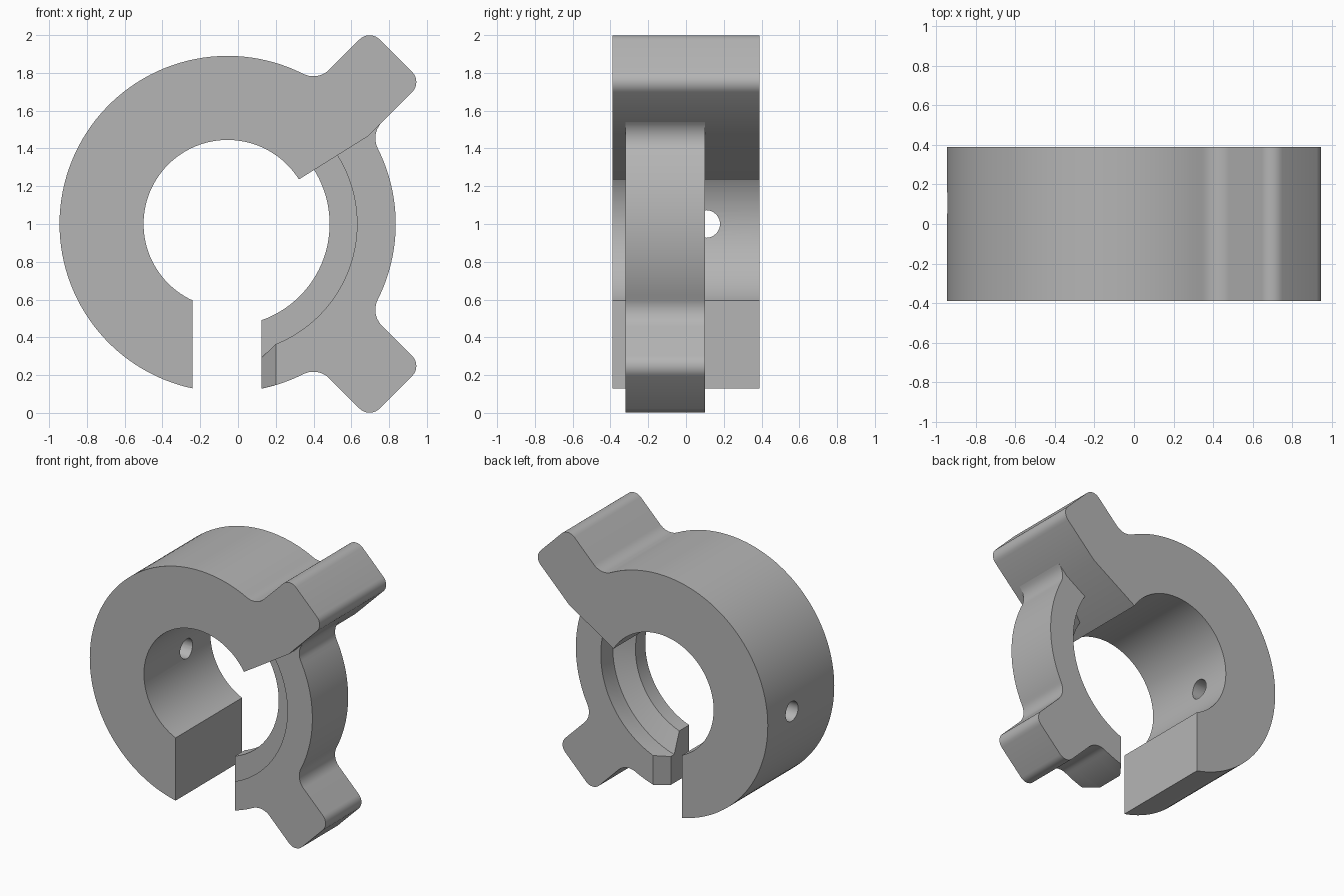
import bpy, bmesh
from math import sin, cos, acos, asin, radians, degrees, sqrt, pi

cube = bpy.data.objects.get("Cube")
if cube:
    bpy.data.objects.remove(cube, do_unlink=True)

CX, CZ = -0.055, 1.0                 # ring centre
OUTER, BORE = 0.89, 0.445            # ring radii
TAB_HALF, TAB_END, CORNER, FILLET = 0.197, 1.26, 0.075, 0.12
SPLIT = 32                           # angle where the arm meets the body
FIL_P = TAB_HALF + FILLET
FIL_A = sqrt((OUTER + FILLET) ** 2 - FIL_P ** 2)
SPREAD = degrees(asin(FIL_P / (OUTER + FILLET)))

grey = bpy.data.materials.new("light grey")
grey.use_nodes = True
color = (0.46, 0.46, 0.46, 1)
grey.diffuse_color = color
grey.node_tree.nodes["Principled BSDF"].inputs["Base Color"].default_value = color


def arc(r, start, end, n, centre=(0, 0)):
    """Points on an arc, angles in degrees, relative to the ring centre."""
    angles = [radians(start + (end - start) * i / n) for i in range(n + 1)]
    return [(centre[0] + r * cos(t), centre[1] + r * sin(t)) for t in angles]


def turn(points, angle):
    c, s = cos(radians(angle)), sin(radians(angle))
    return [(a * c - p * s, a * s + p * c) for a, p in points]


def tab_side(fillet=True):
    """Half of a tab, from the tip corner back to the ring."""
    pts = arc(CORNER, 0, 90, 8, (TAB_END - CORNER, TAB_HALF - CORNER))
    if fillet:
        pts += arc(FILLET, -90, SPREAD - 180, 10, (FIL_A, FIL_P))
    return pts


def flip(points):
    return [(a, -p) for a, p in reversed(points)]


def end_angle(x, r):
    """Angle in degrees at which a circle of radius r reaches x."""
    return degrees(acos((x - CX) / r))


def loft(name, sections):
    """Join equal outlines, each given as (y, points), into a closed solid."""
    bm = bmesh.new()
    rings = [[bm.verts.new((CX + x, y, CZ + z)) for x, z in pts] for y, pts in sections]
    for a, b in zip(rings, rings[1:]):
        for i in range(len(a)):
            j = (i + 1) % len(a)
            bm.faces.new((a[i], a[j], b[j], b[i]))
    bm.faces.new(rings[0][::-1])
    bm.faces.new(rings[-1])
    bmesh.ops.recalc_face_normals(bm, faces=bm.faces)
    mesh = bpy.data.meshes.new(name)
    bm.to_mesh(mesh)
    bm.free()
    mesh.materials.append(grey)
    obj = bpy.data.objects.new(name, mesh)
    bpy.context.collection.objects.link(obj)
    return obj


def smooth(obj):
    bpy.ops.object.select_all(action='DESELECT')
    obj.select_set(True)
    bpy.context.view_layer.objects.active = obj
    bpy.ops.object.shade_smooth_by_angle(angle=radians(25))


# Thick ring body with the upper tab
GAP = -0.24
root = TAB_HALF / sin(radians(45 - SPLIT))
body = arc(root, SPLIT, SPLIT, 1)[:1]
body += turn(flip(tab_side(False)) + tab_side(), 45)
body += arc(OUTER, 45 + SPREAD, 360 - end_angle(GAP, OUTER), 72)[1:]
body += arc(BORE, 360 - end_angle(GAP, BORE), SPLIT, 64)
ring_body = loft("ring_body", [(-0.39, body), (0.39, body)])

# Radial screw hole through the body wall
bpy.ops.mesh.primitive_cylinder_add(vertices=32, radius=0.073, depth=0.9,
                                    location=(-0.7, 0.107, CZ), rotation=(0, pi / 2, 0))
cutter = bpy.context.object
cutter.name = "hole_cutter"
cutter.data.materials.append(grey)
cutter.hide_render = True
cutter.display_type = 'WIRE'
cut = ring_body.modifiers.new("hole", 'BOOLEAN')
cut.operation, cut.object, cut.solver = 'DIFFERENCE', cutter, 'EXACT'
bpy.context.view_layer.objects.active = ring_body
bpy.ops.object.modifier_apply(modifier=cut.name)
bpy.data.objects.remove(cutter, do_unlink=True)


# Thin arm with the lower tab, an inner lip and a chamfered end
def arm_outline(inner, x_end):
    pts = arc(OUTER, -end_angle(x_end, OUTER), -45 - SPREAD, 12)[:-1]
    pts += turn(flip(tab_side()) + tab_side(), -45)
    pts += arc(OUTER, SPREAD - 45, 45 - SPREAD, 32)[1:-1]
    upper = flip(tab_side())[:11]
    pts += turn(upper + [(FIL_A, -0.15)], 45)
    return pts + arc(inner, SPLIT + 1, -end_angle(x_end, inner), 56)


layers = [(-0.32, 0.685, 0.2), (-0.215, 0.73, 0.125), (-0.215, 0.54, 0.125),
          (-0.10, 0.54, 0.125), (-0.04, 0.685, 0.125), (0.0, 0.685, 0.125),
          (0.10, 0.685, 0.2)]
arm = loft("lipped_arm", [(y, arm_outline(r, x)) for y, r, x in layers])

for part in (ring_body, arm):
    smooth(part)
